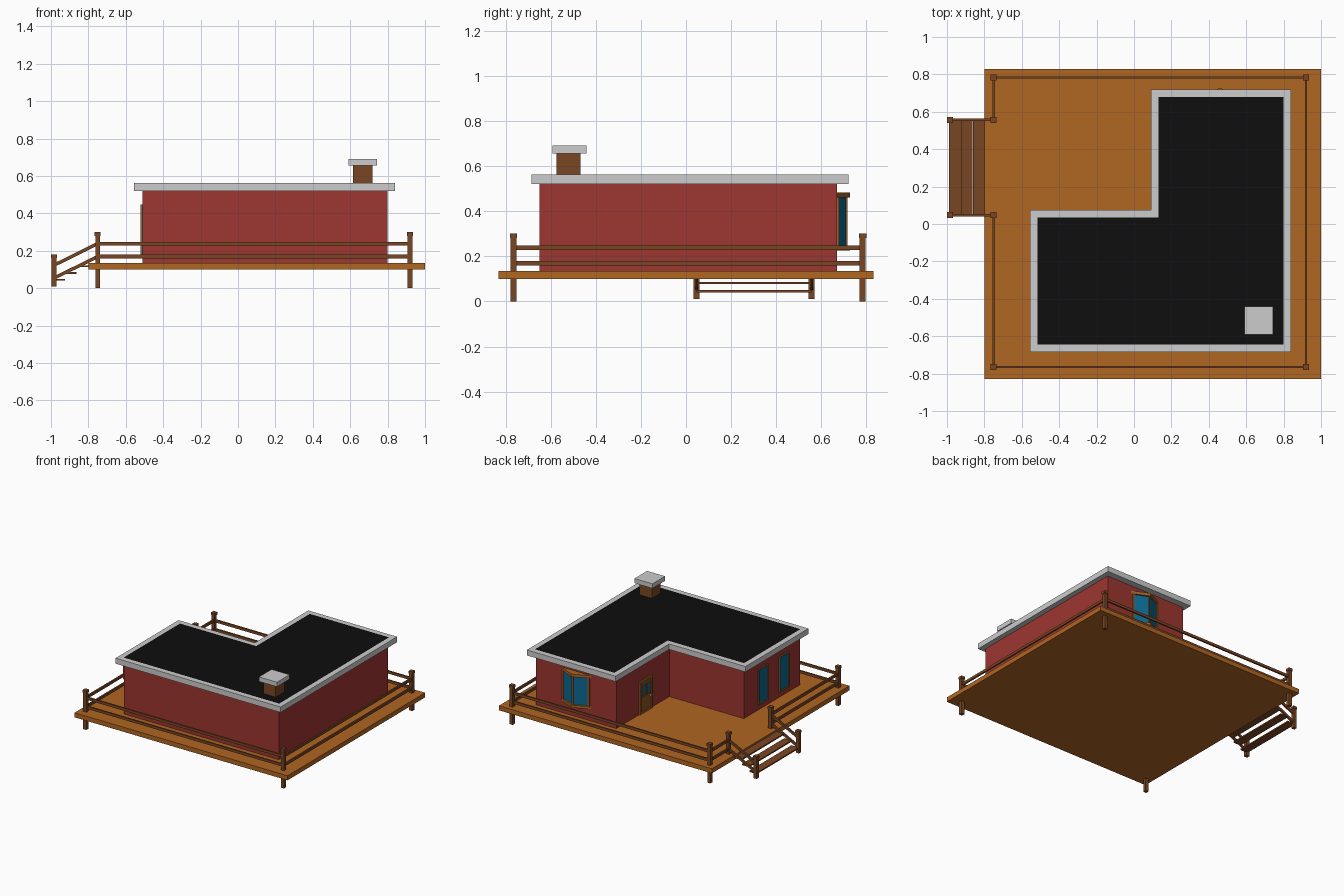
import bpy, bmesh
from mathutils import Vector

if "Cube" in bpy.data.objects:
    bpy.data.objects.remove(bpy.data.objects["Cube"])


def mat(name, r, g, b):
    lin = [(c / 255 / 12.92) if c < 10 else ((c / 255 + 0.055) / 1.055) ** 2.4 for c in (r, g, b)]
    m = bpy.data.materials.new(name)
    m.diffuse_color = (*lin, 1)
    m.use_nodes = True
    m.node_tree.nodes["Principled BSDF"].inputs["Base Color"].default_value = m.diffuse_color
    return m


RED = mat("red wall", 158, 54, 49)
DECK = mat("orange deck wood", 176, 102, 34)
BROWN = mat("brown wood", 122, 70, 36)
TRIM = mat("pale grey trim", 204, 204, 204)
BLACK = mat("black roof", 14, 14, 14)
GLASS = mat("blue glass", 12, 104, 146)
FRAME = mat("window frame wood", 170, 100, 36)
DOOR = mat("door wood", 140, 84, 30)


def finish(bm, name, *mats):
    bmesh.ops.recalc_face_normals(bm, faces=bm.faces)
    me = bpy.data.meshes.new(name)
    bm.to_mesh(me)
    bm.free()
    for m in mats:
        me.materials.append(m)
    ob = bpy.data.objects.new(name, me)
    bpy.context.collection.objects.link(ob)
    return ob


def prism(name, pts, z0, z1, *mats, inset=0):
    """Extruded outline; optional inset top face in the second material."""
    bm = bmesh.new()
    f = bm.faces.new([bm.verts.new((x, y, z0)) for x, y in pts])
    ext = bmesh.ops.extrude_face_region(bm, geom=[f])["geom"]
    for v in ext:
        if isinstance(v, bmesh.types.BMVert):
            v.co.z = z1
    bmesh.ops.recalc_face_normals(bm, faces=bm.faces)
    if inset:
        top = max(bm.faces, key=lambda q: q.calc_center_median().z)
        bmesh.ops.inset_region(bm, faces=[top], thickness=inset, use_even_offset=True)
        top.material_index = 1
    return finish(bm, name, *mats)


def box(name, x0, x1, y0, y1, z0, z1, m):
    return prism(name, [(x0, y0), (x1, y0), (x1, y1), (x0, y1)], z0, z1, m)


def beam(name, a, b, w, h, m):
    """Bar from a to b with width w and vertical height h."""
    a, b = Vector(a), Vector(b)
    side = (b - a).cross(Vector((0, 0, 1))).normalized() * w / 2
    up = Vector((0, 0, h / 2))
    bm = bmesh.new()
    ends = [[bm.verts.new(p + s * side + u * up) for s, u in ((-1, -1), (1, -1), (1, 1), (-1, 1))]
            for p in (a, b)]
    for e in ends:
        bm.faces.new(e)
    for i in range(4):
        j = (i + 1) % 4
        bm.faces.new((ends[0][i], ends[0][j], ends[1][j], ends[1][i]))
    return finish(bm, name, m)


def ell(x0, x1, y0, y1, nx, ny):
    return [(x0, y0), (x1, y0), (x1, y1), (nx, y1), (nx, ny), (x0, ny)]


# Deck, walls and flat roof
box("deck", -0.80, 1.0, -0.83, 0.83, 0.10, 0.135, DECK)
prism("walls", ell(-0.51, 0.80, -0.65, 0.67, 0.12, 0.03), 0.13, 0.53, RED)
prism("roof", ell(-0.555, 0.84, -0.685, 0.72, 0.09, 0.075), 0.52, 0.562, TRIM, BLACK, inset=0.04)

# Chimney
box("chimney", 0.615, 0.72, -0.573, -0.468, 0.55, 0.66, BROWN)
box("chimney_cap", 0.592, 0.744, -0.592, -0.44, 0.655, 0.69, TRIM)


# Fence posts and rails
def post(name, x, y, z0, z1):
    box(name, x - 0.013, x + 0.013, y - 0.013, y + 0.013, z0, z1 - 0.01, BROWN)
    box(name + "_cap", x - 0.016, x + 0.016, y - 0.016, y + 0.016, z1 - 0.02, z1, BROWN)


PX, QX, PY, QY = -0.75, 0.92, -0.765, 0.783
SY = (0.047, 0.557)
for x in (PX, QX):
    for y in (PY, QY):
        post("corner_post", x, y, 0.0, 0.30)
for y in SY:
    post("stair_top_post", PX, y, 0.13, 0.30)
    post("stair_bottom_post", -0.983, y, 0.01, 0.18)
    for z in (0.169, 0.238):
        beam("stair_rail", (-0.983, y, z - 0.115), (PX, y, z), 0.012, 0.02, BROWN)
path = [(PX, SY[0]), (PX, PY), (QX, PY), (QX, QY), (PX, QY), (PX, SY[1])]
for a, b in zip(path, path[1:]):
    for z in (0.169, 0.238):
        beam("fence_rail", (*a, z), (*b, z), 0.012, 0.02, BROWN)

# Stair treads
for i in range(3):
    x = -0.988 + 0.063 * i
    z = 0.04 + 0.036 * i
    box("stair_tread", x, x + 0.062, SY[0], SY[1], z, z + 0.01, BROWN)


# Pointed bay window on the back wall
def vee(w, d):
    return [(0.46 - w, 0.665), (0.46 + w, 0.665), (0.46, 0.67 + d)]


prism("bay_glass", vee(0.112, 0.042), 0.24, 0.47, GLASS)
prism("bay_sill", vee(0.135, 0.058), 0.225, 0.245, FRAME)
prism("bay_top", vee(0.135, 0.058), 0.46, 0.482, FRAME)
for x, y in ((0.35, 0.672), (0.57, 0.672), (0.46, 0.709)):
    box("bay_mullion", x - 0.006, x + 0.006, y - 0.006, y + 0.006, 0.24, 0.465, FRAME)


# Framed panels on walls that face -x
def framed(name, x, y0, y1, z0, z1, t, fill):
    box(name + "_panel", x - 0.004, x + 0.002, y0, y1, z0, z1, fill)
    for a, b in ((y0, y0 + t), (y1 - t, y1)):
        box(name + "_side", x - 0.01, x + 0.002, a, b, z0, z1, FRAME)
    for a, b in ((z0, z0 + t), (z1 - t, z1)):
        box(name + "_bar", x - 0.0095, x + 0.002, y0 + t, y1 - t, a, b, FRAME)


for y in (-0.20, -0.45):
    framed("tall_window", -0.51, y - 0.06, y + 0.06, 0.175, 0.447, 0.009, GLASS)
framed("door", 0.12, 0.24, 0.395, 0.135, 0.385, 0.014, DOOR)
for y in (0.289, 0.346):
    framed("door_window", 0.117, y - 0.024, y + 0.024, 0.26, 0.355, 0.005, GLASS)
box("door_knob", 0.104, 0.118, 0.262, 0.272, 0.235, 0.245, TRIM)
